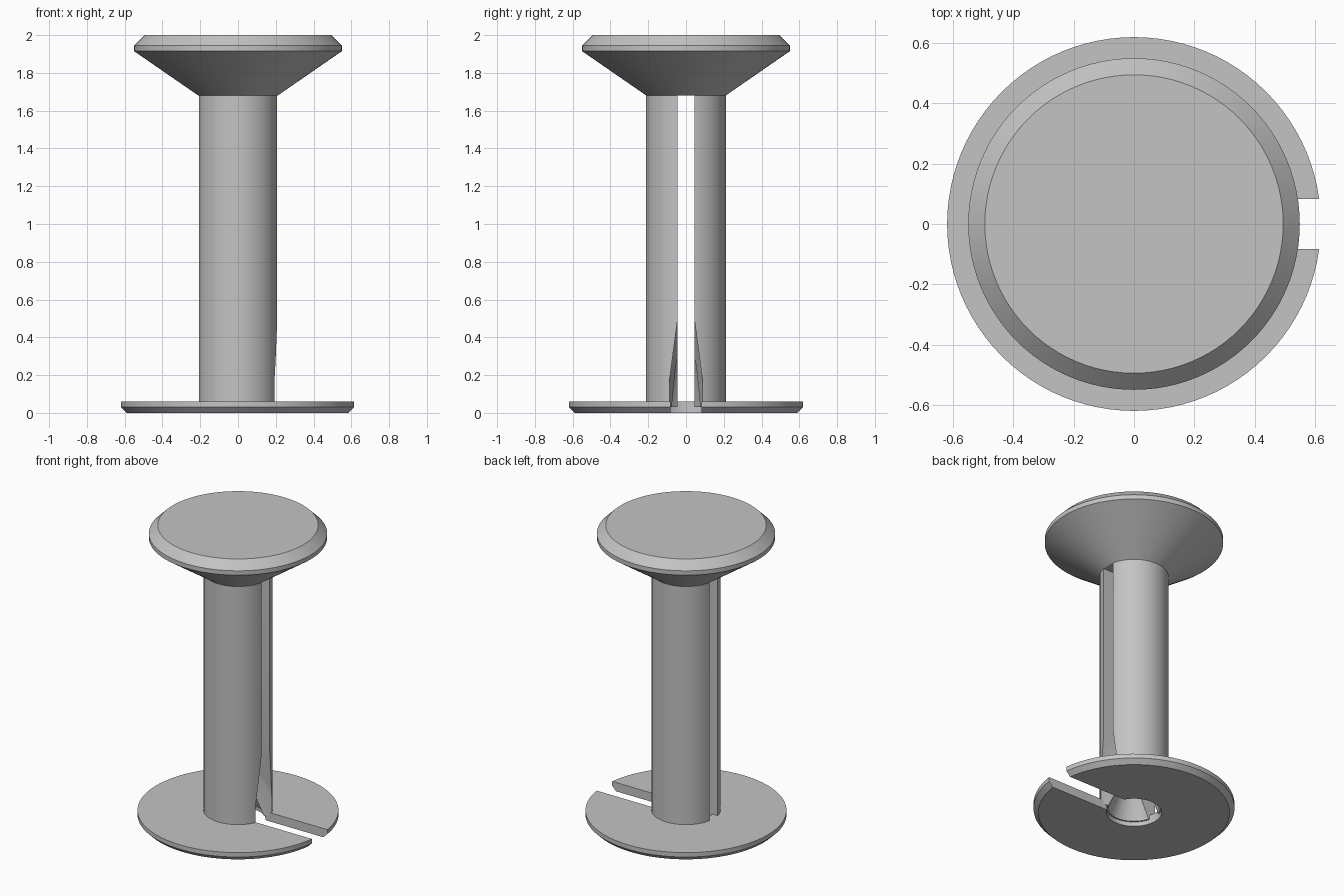
import bpy, bmesh, math

cube = bpy.data.objects.get("Cube")
if cube:
    bpy.data.objects.remove(cube, do_unlink=True)

grey = bpy.data.materials.new("plain_grey")
grey.use_nodes = True
colour = (0.55, 0.55, 0.55, 1)
grey.diffuse_color = colour
grey.node_tree.nodes["Principled BSDF"].inputs["Base Color"].default_value = colour


def make_object(name, bm):
    bmesh.ops.recalc_face_normals(bm, faces=bm.faces[:])
    mesh = bpy.data.meshes.new(name)
    bm.to_mesh(mesh)
    bm.free()
    mesh.materials.append(grey)
    obj = bpy.data.objects.new(name, mesh)
    bpy.context.collection.objects.link(obj)
    return obj


def turned(name, profile, sides=96):
    """Closed solid turned about z from (radius, height) pairs."""
    bm = bmesh.new()
    rings = []
    for r, z in profile:
        rings.append([bm.verts.new((r * math.cos(i * math.tau / sides),
                                    r * math.sin(i * math.tau / sides), z))
                      for i in range(sides)])
    for low, high in zip(rings, rings[1:]):
        for i in range(sides):
            j = (i + 1) % sides
            bm.faces.new((low[i], low[j], high[j], high[i]))
    bm.faces.new(rings[0])
    bm.faces.new(rings[-1])
    return make_object(name, bm)


def wedge(name, x0, x1, z0, z1, inner, outer, top):
    """Block along x whose lower half-width goes from inner to outer."""
    bm = bmesh.new()
    for side in (-1, 1):
        for x, low in ((x0, inner), (x1, outer)):
            bm.verts.new((x, side * low, z0))
            bm.verts.new((x, side * top, z1))
    bmesh.ops.convex_hull(bm, input=bm.verts[:])
    return make_object(name, bm)


def activate(obj):
    bpy.ops.object.select_all(action='DESELECT')
    obj.select_set(True)
    bpy.context.view_layer.objects.active = obj


def cut(obj, cutter):
    cutter.hide_render = True
    activate(obj)
    mod = obj.modifiers.new("cut", 'BOOLEAN')
    mod.operation = 'DIFFERENCE'
    mod.solver = 'EXACT'
    mod.object = cutter
    bpy.ops.object.modifier_apply(modifier=mod.name)
    bpy.data.objects.remove(cutter, do_unlink=True)


# Head: flared underside, narrow rim and bevelled flat top
head = turned("head", [(0.21, 1.68), (0.55, 1.915), (0.55, 1.945), (0.495, 2.0)])

# Base flange: bevelled disc with a centre hole and one open slot
flange = turned("base_flange", [(0.59, 0), (0.62, 0.03), (0.62, 0.06)])
cut(flange, turned("hole_cutter", [(0.17, -0.1), (0.17, 0.2)]))
cut(flange, wedge("slot_cutter", 0.02, 0.8, -0.1, 0.2, 0.083, 0.083, 0.083))

# Shaft: split lengthwise, splayed towards the slot, with a tapered bore
shaft = turned("split_shaft", [(0.212, 0.03), (0.212, 1.68)])
cut(shaft, turned("bore_cutter", [(0.17, 0.01), (0.04, 0.3)]))
cut(shaft, wedge("slit_cutter", -0.4, 0.4, -0.1, 1.8, 0.045, 0.045, 0.045))
cut(shaft, wedge("splay_cutter", -0.02, 0.3, 0, 0.5, 0.04, 0.11, 0.044))

for part in (head, flange, shaft):
    activate(part)
    bpy.ops.object.shade_smooth_by_angle(angle=math.radians(25))
